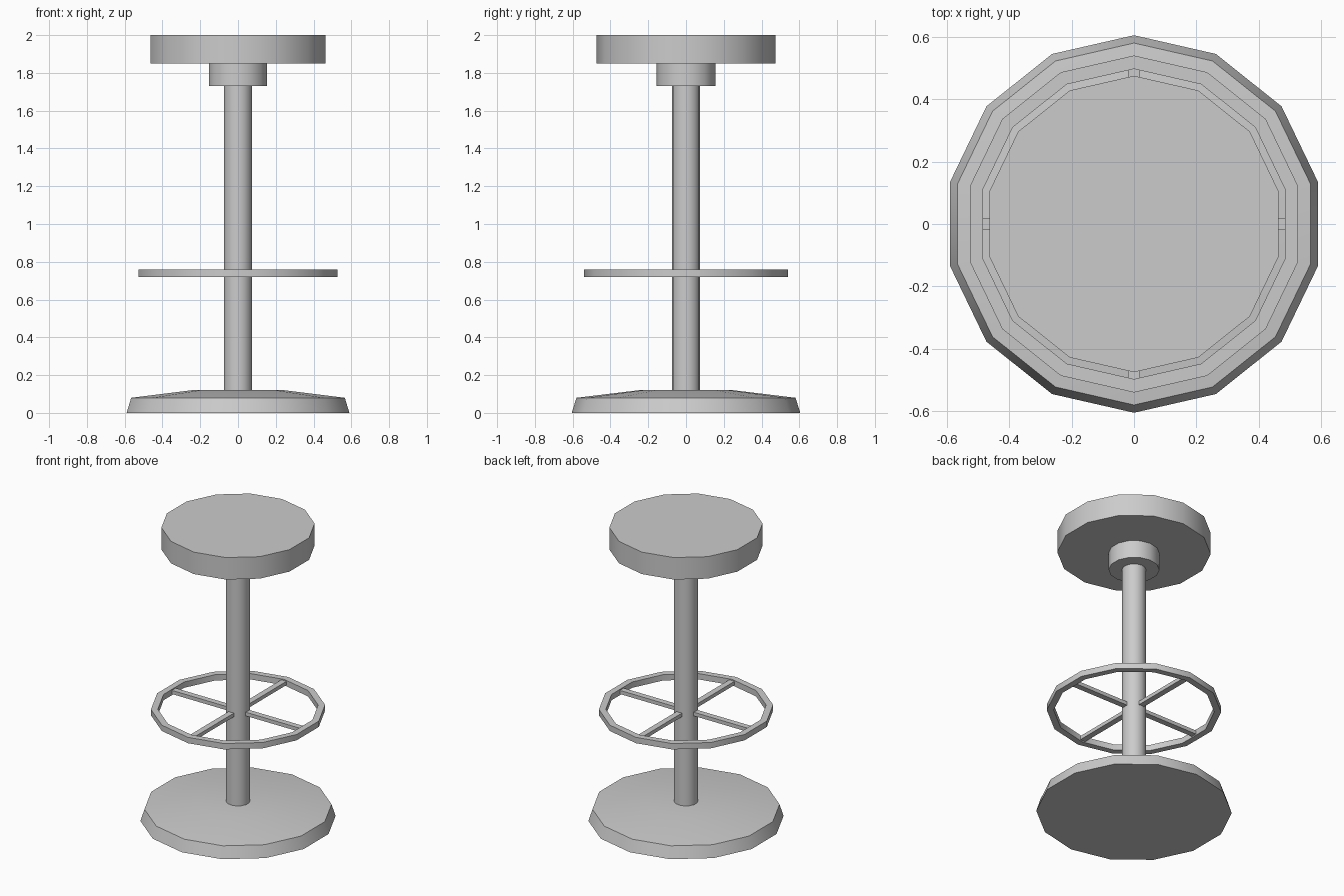
import bpy, bmesh, math
from mathutils import Matrix

SIDES = 14

if "Cube" in bpy.data.objects:
    bpy.data.objects.remove(bpy.data.objects["Cube"], do_unlink=True)

grey = bpy.data.materials.new("mid_grey")
grey.use_nodes = True
colour = (0.6, 0.6, 0.6, 1)
grey.diffuse_color = colour
grey.node_tree.nodes["Principled BSDF"].inputs["Base Color"].default_value = colour


def finish(name, bm, smooth=True):
    bmesh.ops.recalc_face_normals(bm, faces=bm.faces)
    mesh = bpy.data.meshes.new(name)
    bm.to_mesh(mesh)
    bm.free()
    mesh.materials.append(grey)
    ob = bpy.data.objects.new(name, mesh)
    bpy.context.collection.objects.link(ob)
    if smooth:
        bpy.ops.object.select_all(action='DESELECT')
        ob.select_set(True)
        bpy.context.view_layer.objects.active = ob
        bpy.ops.object.shade_smooth_by_angle(angle=math.radians(30))
    return ob


def lathe(name, profile, closed=False, smooth=True):
    """Turn (radius, height) points into a polygonal solid, corner facing the back."""
    bm = bmesh.new()
    rings = []
    for r, z in profile:
        angles = [2 * math.pi * i / SIDES for i in range(SIDES)]
        rings.append([bm.verts.new((r * math.sin(a), r * math.cos(a), z)) for a in angles])
    pairs = list(zip(rings, rings[1:]))
    if closed:
        pairs.append((rings[-1], rings[0]))
    else:
        bm.faces.new(rings[0])
        bm.faces.new(rings[-1])
    for low, high in pairs:
        for i in range(SIDES):
            j = (i + 1) % SIDES
            bm.faces.new((low[i], low[j], high[j], high[i]))
    return finish(name, bm, smooth)


# Floor plate, post and seat
lathe("base", [(0.605, 0), (0.58, 0.08), (0.25, 0.12)])
lathe("post", [(0.075, 0.11), (0.075, 1.74)])
lathe("seat_collar", [(0.157, 1.73), (0.157, 1.85)])
lathe("seat", [(0.475, 1.85), (0.475, 2.0)])

# Foot rest ring
lathe("foot_ring", [(0.54, 0.72), (0.54, 0.76), (0.497, 0.76), (0.497, 0.72)], closed=True)

# Four spokes joining the ring to the post
for k, side in enumerate(("left", "back", "right", "front")):
    bm = bmesh.new()
    bmesh.ops.create_cube(bm, size=1)
    bmesh.ops.scale(bm, vec=(0.44, 0.04, 0.025), verts=bm.verts)
    bmesh.ops.translate(bm, vec=(0.285, 0, 0.74), verts=bm.verts)
    bmesh.ops.rotate(bm, matrix=Matrix.Rotation(k * math.pi / 2, 3, 'Z'), verts=bm.verts)
    finish(side + "_spoke", bm, smooth=False)
